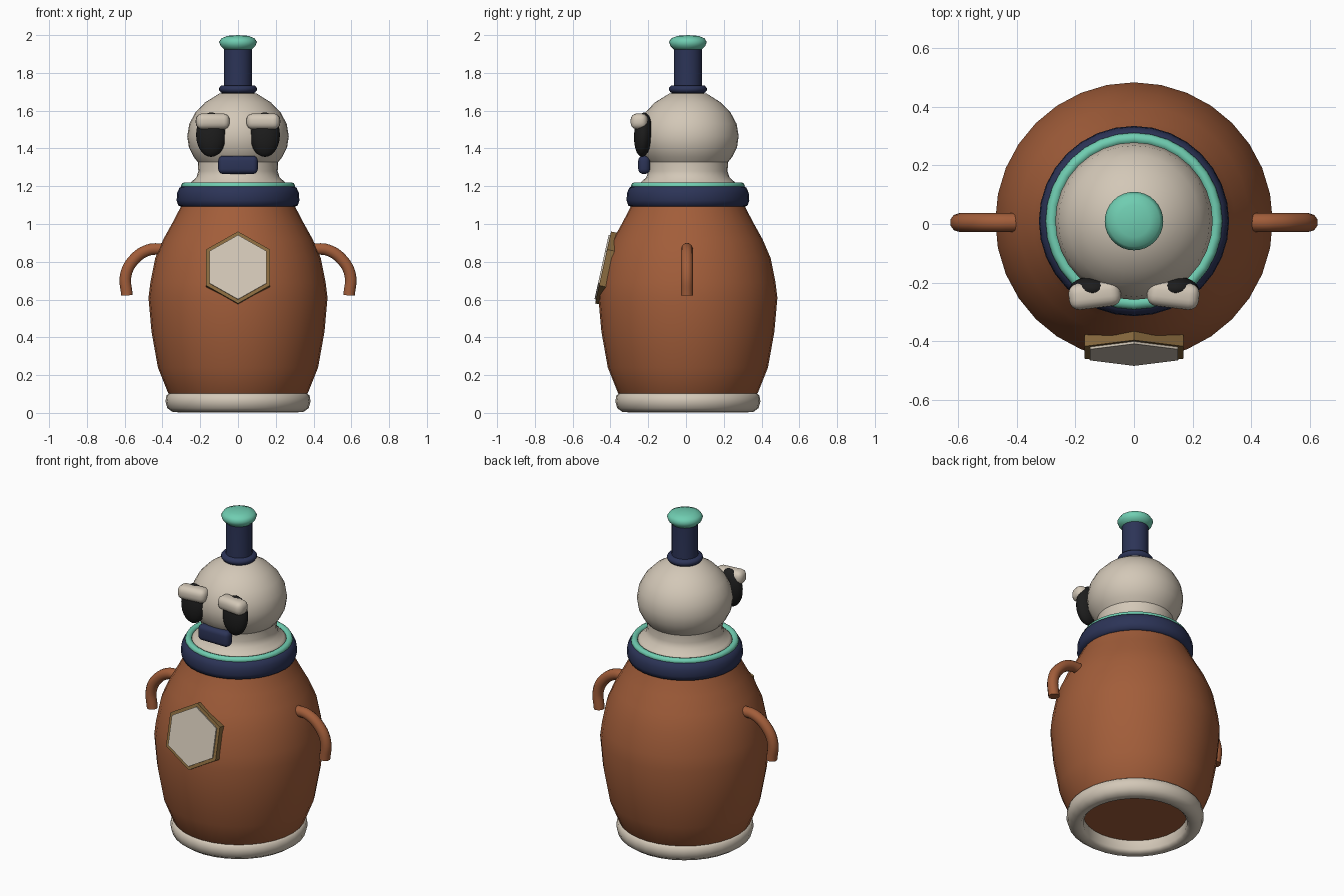
import bpy, bmesh, math
from mathutils import Vector, Matrix

if "Cube" in bpy.data.objects:
    bpy.data.objects.remove(bpy.data.objects["Cube"])

CY = 0.01  # shared axis of the turned parts


def material(name, rgb):
    m = bpy.data.materials.new(name)
    m.diffuse_color = (*rgb, 1)
    m.use_nodes = True
    m.node_tree.nodes["Principled BSDF"].inputs["Base Color"].default_value = m.diffuse_color
    return m


RUST = material("rust", (0.36, 0.11, 0.042))
CREAM = material("cream", (0.65, 0.575, 0.475))
NAVY = material("navy", (0.025, 0.034, 0.095))
TEAL = material("teal", (0.16, 0.61, 0.44))
BLACK = material("black", (0.012, 0.012, 0.012))
BRONZE = material("bronze", (0.26, 0.15, 0.05))


def finish(name, bm, mat, angle=40):
    bmesh.ops.recalc_face_normals(bm, faces=bm.faces)
    me = bpy.data.meshes.new(name)
    bm.to_mesh(me)
    bm.free()
    me.materials.append(mat)
    ob = bpy.data.objects.new(name, me)
    bpy.context.collection.objects.link(ob)
    bpy.ops.object.select_all(action='DESELECT')
    ob.select_set(True)
    bpy.context.view_layer.objects.active = ob
    if angle:
        bpy.ops.object.shade_smooth_by_angle(angle=math.radians(angle))
    return ob


def lathe(name, profile, mat, closed=False, seg=32, angle=40):
    """Turn an (r, z) profile around the vertical axis."""
    bm = bmesh.new()
    rings = []
    for r, z in profile:
        if r == 0:
            rings.append([bm.verts.new((0, CY, z))] * seg)
        else:
            rings.append([bm.verts.new((r * math.cos(a), CY + r * math.sin(a), z))
                          for a in (2 * math.pi * i / seg for i in range(seg))])
    pairs = list(zip(rings, rings[1:]))
    if closed:
        pairs.append((rings[-1], rings[0]))
    for lo, hi in pairs:
        for i in range(seg):
            j = (i + 1) % seg
            bm.faces.new(list(dict.fromkeys((lo[i], lo[j], hi[j], hi[i]))))
    return finish(name, bm, mat, angle)


def pad(name, center, size, mat, bevel, turn=0):
    """Softly rounded block."""
    bm = bmesh.new()
    bmesh.ops.create_cube(bm, size=1)
    bmesh.ops.scale(bm, vec=size, verts=bm.verts)
    bmesh.ops.bevel(bm, geom=bm.edges[:], offset=bevel, segments=4,
                    profile=0.5, affect='EDGES')
    bmesh.ops.transform(bm, matrix=Matrix.Translation(center) @ Matrix.Rotation(turn, 4, 'Z'),
                        verts=bm.verts)
    return finish(name, bm, mat, 60)


def hex_plate(name, center, radius, depth, mat, tilt):
    """Upright six-sided plate, its front face at center, leaning back."""
    bm = bmesh.new()
    bmesh.ops.create_cone(bm, cap_ends=True, segments=6, radius1=radius,
                          radius2=radius, depth=depth)
    bmesh.ops.translate(bm, vec=(0, 0, -depth / 2), verts=bm.verts)
    if max(abs(v.co.x) for v in bm.verts) > radius * 0.95:
        bmesh.ops.rotate(bm, matrix=Matrix.Rotation(math.pi / 6, 3, 'Z'), verts=bm.verts)
    bmesh.ops.transform(bm, matrix=Matrix.Translation(center)
                        @ Matrix.Rotation(math.pi / 2 - tilt, 4, 'X'), verts=bm.verts)
    return finish(name, bm, mat, 0)


# Body and foot
lathe("body", [(0, 0.075), (0.345, 0.075), (0.37, 0.105), (0.424, 0.24), (0.458, 0.43),
               (0.474, 0.61), (0.464, 0.69), (0.438, 0.82), (0.395, 0.92),
               (0.345, 1.01), (0.298, 1.10), (0.27, 1.18), (0, 1.18)], RUST)
lathe("base_ring", [(0.29, 0.02), (0.305, 0.003), (0.345, 0.004), (0.374, 0.025), (0.384, 0.06),
                    (0.379, 0.092), (0.36, 0.107), (0.29, 0.10)], CREAM, True, angle=60)

# Collar and trim
lathe("collar", [(0.26, 1.10), (0.295, 1.088), (0.316, 1.098), (0.325, 1.125), (0.322, 1.165),
                 (0.31, 1.192), (0.29, 1.203), (0.262, 1.195)], NAVY, True, angle=60)
lathe("collar_trim", [(0.282 + 0.02 * math.cos(a), 1.202 + 0.019 * math.sin(a))
                      for a in (math.pi * k / 4 for k in range(8))], TEAL, True, angle=60)

# Neck and head
lathe("neck", [(0, 1.18), (0.268, 1.18), (0.266, 1.205), (0.25, 1.22), (0.22, 1.247),
               (0.21, 1.28), (0.214, 1.345)], CREAM, angle=50)
lathe("head", [(0, 1.32), (0.208, 1.322), (0.235, 1.355), (0.26, 1.405), (0.269, 1.465),
               (0.258, 1.53), (0.226, 1.59), (0.175, 1.643), (0.10, 1.69), (0, 1.706)],
      CREAM)

# Top stem and knob
lathe("stem_foot", [(0, 1.69), (0.09, 1.695), (0.1, 1.708), (0.1, 1.72),
                    (0.09, 1.732), (0, 1.734)], NAVY, angle=60)
lathe("stem", [(0, 1.70), (0.076, 1.70), (0.074, 1.74), (0.074, 1.93), (0, 1.93)], NAVY)
lathe("knob", [(0, 1.918), (0.07, 1.92), (0.092, 1.942), (0.1, 1.964), (0.088, 1.983),
               (0.055, 1.996), (0, 2.0)], TEAL, angle=60)

# Face and arms, mirrored left and right
for side, s in (("left", -1), ("right", 1)):
    bm = bmesh.new()
    bmesh.ops.create_uvsphere(bm, u_segments=24, v_segments=14, radius=1)
    bmesh.ops.transform(bm, matrix=Matrix.Translation((s * 0.142, -0.227, 1.473))
                        @ Matrix.Rotation(-0.06, 4, 'X')
                        @ Matrix.Diagonal((0.08, 0.048, 0.118, 1)), verts=bm.verts)
    finish(side + "_eye", bm, BLACK, 60)
    pad(side + "_brow", (s * 0.134, -0.242, 1.543), (0.178, 0.09, 0.084), CREAM, 0.034, -s * 0.12)

    # Curved tube arm, sampled along a smooth path
    cu = bpy.data.curves.new(side + "_arm_path", 'CURVE')
    cu.dimensions = '3D'
    cu.bevel_depth = 0.032
    cu.bevel_resolution = 3
    cu.resolution_u = 6
    cu.use_fill_caps = True
    sp = cu.splines.new('BEZIER')
    path = [(0.40, 0.868), (0.475, 0.862), (0.55, 0.812), (0.594, 0.73), (0.588, 0.622)]
    sp.bezier_points.add(len(path) - 1)
    for p, (x, z) in zip(sp.bezier_points, path):
        p.co = (s * x, CY - 0.005, z)
        p.handle_left_type = p.handle_right_type = 'AUTO'
    tmp = bpy.data.objects.new("arm_path", cu)
    bpy.context.collection.objects.link(tmp)
    bpy.context.view_layer.update()
    mesh = bpy.data.meshes.new_from_object(
        tmp.evaluated_get(bpy.context.evaluated_depsgraph_get()))
    bpy.data.objects.remove(tmp)
    bm = bmesh.new()
    bm.from_mesh(mesh)
    bpy.data.meshes.remove(mesh)
    bmesh.ops.remove_doubles(bm, verts=bm.verts, dist=0.0005)
    for f in bm.faces:
        f.material_index = 0
    finish(side + "_arm", bm, RUST, 50)

# Mouth
pad("mouth", (0, -0.222, 1.313), (0.21, 0.062, 0.096), NAVY, 0.026)

# Chest badge: bronze frame with a cream panel
TILT = math.radians(12.5)
hex_plate("badge_frame", (0, -0.439, 0.77), 0.195, 0.04, BRONZE, TILT)
hex_plate("badge_panel", (0, -0.447, 0.772), 0.174, 0.009, CREAM, TILT)
